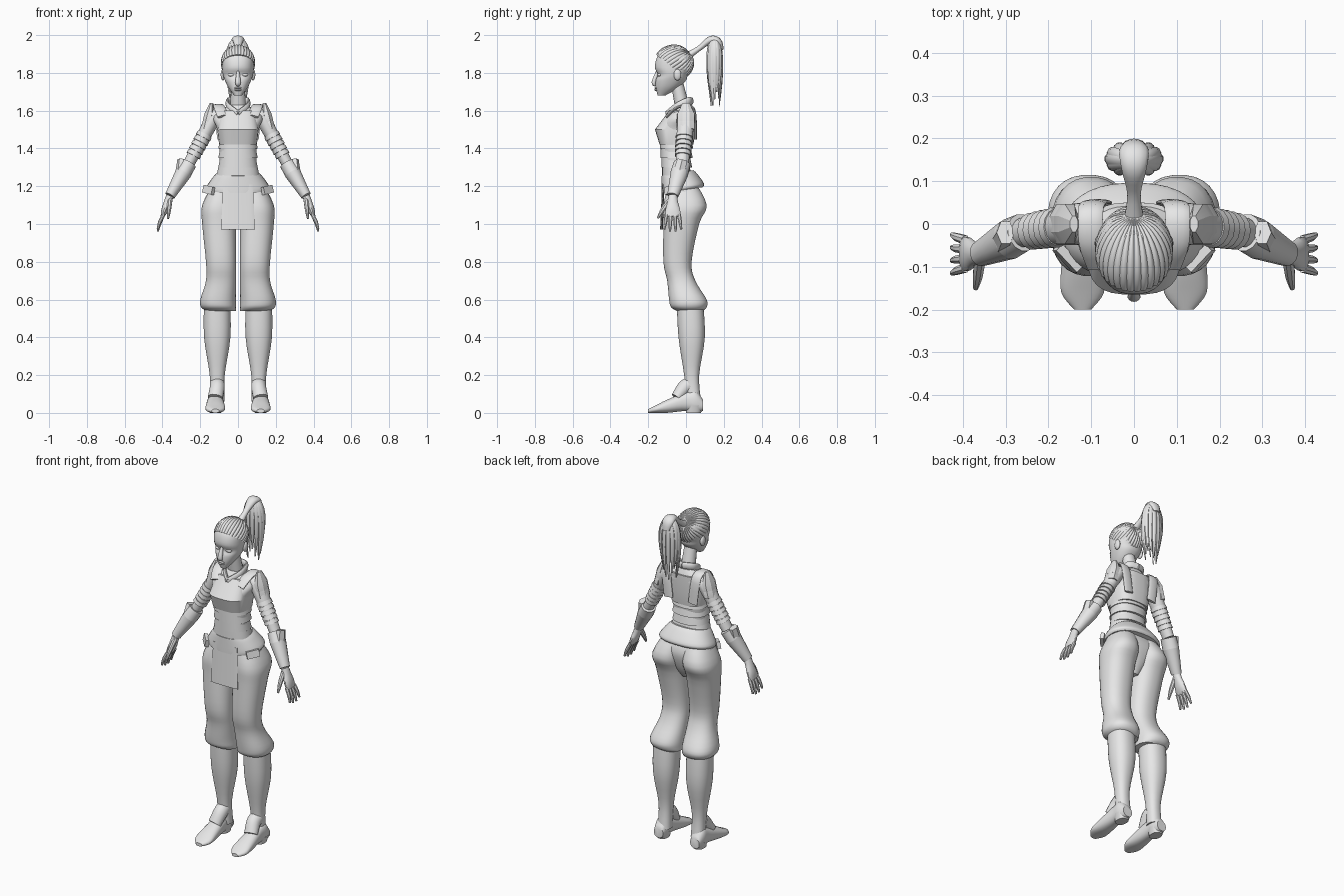
import bpy, bmesh, math
from mathutils import Vector

if "Cube" in bpy.data.objects:
    bpy.data.objects.remove(bpy.data.objects["Cube"])

shade = 0.8
grey = bpy.data.materials.new("plain grey")
grey.use_nodes = True
grey.diffuse_color = (shade, shade, shade, 1)
grey.node_tree.nodes["Principled BSDF"].inputs["Base Color"].default_value = (shade, shade, shade, 1)


def add_mesh(name, verts, faces, crease):
    mesh = bpy.data.meshes.new(name)
    mesh.from_pydata([tuple(v) for v in verts], [], faces)
    bm = bmesh.new()
    bm.from_mesh(mesh)
    bmesh.ops.recalc_face_normals(bm, faces=bm.faces)
    bm.to_mesh(mesh)
    bm.free()
    for poly in mesh.polygons:
        poly.use_smooth = True
    mesh.set_sharp_from_angle(angle=math.radians(crease))
    mesh.materials.append(grey)
    bpy.context.collection.objects.link(bpy.data.objects.new(name, mesh))


def skin(name, rings, pair=False, crease=40):
    """Join closed rings of points into a capped solid, mirrored if it is a pair."""
    n = len(rings[0])
    verts = [Vector(p) for ring in rings for p in ring]
    faces = [(i * n + j, i * n + (j + 1) % n, (i + 1) * n + (j + 1) % n, (i + 1) * n + j)
             for i in range(len(rings) - 1) for j in range(n)]
    faces += [tuple(range(n)), tuple(range(len(verts) - n, len(verts)))]
    if pair:
        add_mesh("left_" + name, verts, faces, crease)
        add_mesh("right_" + name, [(-p.x, p.y, p.z) for p in verts], faces, crease)
    else:
        add_mesh(name, verts, faces, crease)


def spline(rows, steps):
    """Catmull-Rom interpolation between rows of numbers."""
    out = []
    last = len(rows) - 1
    for i in range(last):
        before, start, end, after = (rows[max(0, min(last, i + k))] for k in (-1, 0, 1, 2))
        for s in range(steps):
            t = s / steps
            out.append(tuple(q + t / 2 * (r - p + t * (2 * p - 5 * q + 4 * r - w + t * (3 * (q - r) + w - p)))
                             for p, q, r, w in zip(before, start, end, after)))
    return out + [rows[-1]]


def oval(n, power=2):
    for j in range(n):
        a = math.tau * (j + 0.5) / n
        c, s = math.cos(a), math.sin(a)
        yield math.copysign(abs(c) ** (2 / power), c), math.copysign(abs(s) ** (2 / power), s)


def loft(name, rows, x=0, hug=0, n=28, steps=4, power=2.3, dip=0, along_y=False, **options):
    """Stack sections given as (height, half width, depth low, depth high)."""
    rings = []
    for h, r, low, high in spline(rows, steps):
        ring = []
        for c, s in oval(n, power):
            across, depth = x + (hug + c) * r, (low + high + s * (high - low)) / 2
            ring.append((across, h, depth) if along_y else (across, depth, h + dip * s))
        rings.append(ring)
    skin(name, rings, **options)


def sweep(name, rows, ref, n=14, steps=4, **options):
    """Sweep an oval along rows of (x, y, z, radius along ref, other radius)."""
    rows = spline(rows, steps)
    points = [Vector(r[:3]) for r in rows]
    rings = []
    for i, row in enumerate(rows):
        along = (points[min(i + 1, len(points) - 1)] - points[max(i - 1, 0)]).normalized()
        u = Vector(ref) - along * along.dot(Vector(ref))
        u.normalize()
        v = along.cross(u)
        rings.append([points[i] + u * c * row[3] + v * s * row[4] for c, s in oval(n)])
    skin(name, rings, **options)


def taper(name, start, end, r_start, r_end, ref=(0, 1, 0), flat=0.9, **options):
    """A straight tapered oval rod between two points."""
    sweep(name, [(*start, r_start, r_start * flat), (*end, r_end, r_end * flat)], ref, **options)


def blob(name, centre, size, **options):
    rings = []
    for k in range(11):
        a = math.pi * (k + 0.1) / 10.2
        rings.append([Vector(centre) + Vector((c * math.sin(a), s * math.sin(a), math.cos(a))) * Vector(size).length
                      if isinstance(size, float) else
                      Vector(centre) + Vector((size[0] * c * math.sin(a), size[1] * s * math.sin(a),
                                               size[2] * math.cos(a))) for c, s in oval(16)])
    skin(name, rings, **options)


X, Y, Z = (1, 0, 0), (0, 1, 0), (0, 0, 1)

# Legs: trousers touch the centre line, calves and shoes stand straight below
loft("trouser_leg", [(1.22, .06, -.09, .05), (1.1, .09, -.12, .11), (1, .09, -.12, .07), (.8, .08, -.12, .03),
                     (.7, .08, -.1, .05), (.6, .095, -.09, .11), (.56, .093, -.08, .11), (.54, .08, -.05, .09)],
     x=.01, hug=1, pair=True)
loft("calf", [(z, r, y - r, y + r) for z, r, y in ((.6, .07, .02), (.4, .07, .03), (.2, .04, .03), (.06, .04, .04))],
     x=.11, pair=True)
loft("shoe", [(.09, .03, .01, .07), (.05, .04, 0, .12), (0, .04, .01, .11), (-.1, .05, 0, .07),
              (-.16, .05, 0, .04), (-.2, .02, 0, .02)], x=.12, pair=True, along_y=True)
loft("shoe_heel", [(0, .03, 0, .08), (.04, .04, 0, .09)], x=.12, steps=1, pair=True)
sweep("shoe_tongue", [(.11, .02, .15, .04, .04), (.11, -.01, .13, .04, .04), (.12, -.05, .08, .04, .03)],
      X, pair=True)

# Hips, belt, front panel and hip tabs
loft("hips", [(1.25, .12, -.11, .03), (1.15, .16, -.11, .08), (1.05, .08, -.1, .06), (.98, .03, -.07, .02)])
loft("belt", [(z, r, -.13, r - .07) for z, r in ((1.27, .11), (1.25, .13), (1.2, .165), (1.18, .16))],
     dip=.015, n=36)
taper("front_panel", (0, -.12, 1.21), (0, -.13, .97), .08, .09, ref=X, flat=.08, n=24)
taper("hip_tab", (.15, -.08, 1.2), (.16, -.08, 1.16), .05, .05, ref=(1, 1, 0), flat=.3, n=4, steps=1, pair=True)

# Torso with overlapping waist bands and an angular chest plate
loft("torso", [(1.22, .13, -.11, .05), (1.3, .1, -.12, .02), (1.4, .1, -.13, .03), (1.5, .11, -.14, .04),
               (1.57, .13, -.1, .05), (1.63, .05, -.06, .03)], power=2.5)
for i in range(4):
    z, r, front, back = 1.25 + i * .05, .105 + .01 * (i == 0), -.127 - i * .004, .03 + i * .003
    loft("waist_band_%d" % i, [(z, r, front, back), (z + .05, r - .01, front, back - .01)], steps=1, crease=30)
loft("chest_plate", [(1.42, .1, -.14, .04), (1.5, .11, -.165, .05), (1.6, .1, -.09, .05)],
     steps=1, power=3, crease=25)
sweep("shoulder_strap", [(x, y, z, .03, .008) for x, y, z in
                         ((.08, -.1, 1.57), (.1, -.04, 1.62), (.1, .04, 1.61), (.08, .05, 1.45))], X, pair=True)
sweep("collar", [(x, y, z, .02, .01) for x, y, z in
                 ((0, .03, 1.65), (.05, .01, 1.65), (.05, -.05, 1.62), (0, -.1, 1.58))], Z, pair=True)

# Arms hang from shoulder to wrist; every sleeve part is placed along them
shoulder, elbow, wrist = Vector((.13, 0, 1.56)), Vector((.26, -.02, 1.32)), Vector((.36, -.07, 1.15))
knuckles = Vector((.4, -.07, 1.04))
sweep("upper_arm", [(.1, 0, 1.59, .04, .03), (*shoulder, .05, .04), (*shoulder.lerp(elbow, .5), .04, .035),
                    (*elbow, .035, .03)], Y, pair=True)
for i in range(5):
    t = .35 + i * .1
    taper("arm_band_%d" % i, shoulder.lerp(elbow, t), shoulder.lerp(elbow, t + .08), .045 - i * .001,
          .048 - i * .001, steps=1, crease=30, pair=True)
for name, drop in (("upper", 0), ("lower", .04)):
    x, z = .14 + drop / 4, 1.64 - drop
    sweep(name + "_shoulder_guard", [(x, 0, z, .02, .01), (x + .01, 0, z - .06, .05, .03),
                                     (x + .02, 0, z - .1, .05, .03)], Y, n=8, steps=1, crease=25, pair=True)
taper("bracer", elbow, elbow.lerp(wrist, .3), .045, .048, steps=1, pair=True)
taper("bracer_sleeve", elbow.lerp(wrist, .3), wrist, .048, .03, steps=2, pair=True)
taper("elbow_guard", elbow + Vector((.04, 0, .02)), elbow.lerp(wrist, .5), .03, .04, flat=.7, n=6, steps=1,
      crease=20, pair=True)

# Hands
sweep("palm", [(*wrist, .024, .02), (*wrist.lerp(knuckles, .3), .028, .02),
               (*wrist.lerp(knuckles, .7), .04, .018), (*knuckles, .04, .01)], Y, pair=True)
for i in range(4):
    base = knuckles + Vector((-.006, .022 * (i - 1.5), .01))
    tip = Vector((.425, -.07 + .03 * (i - 1.5), .955 + .012 * abs(i - 1.5)))
    bend = base.lerp(tip, .5) + Vector((.004, 0, 0))
    sweep("finger_%d" % i, [(*base, .011, .011), (*bend, .01, .01), (*tip, .006, .006)], Y, n=8, pair=True)
sweep("thumb", [(.36, -.08, 1.13, .014, .016), (.365, -.12, 1.08, .012, .014), (.37, -.15, 1.03, .006, .006)],
      X, n=8, pair=True)

# Neck, head and face
taper("neck", (0, -.01, 1.57), (0, -.05, 1.76), .045, .035, ref=X)
loft("head", [(1.68, .02, -.15, -.11), (1.72, .05, -.16, -.04), (1.76, .07, -.16, 0), (1.79, .08, -.15, .01),
              (1.83, .084, -.165, .03), (1.89, .08, -.15, .03), (1.94, .03, -.1, -.02)])
sweep("nose", [(0, -.15, 1.81, .007, .008), (0, -.17, 1.75, .015, .012), (0, -.16, 1.735, .01, .008)], X)
blob("eyelid", (.034, -.137, 1.79), (.02, .014, .01), pair=True)
for name, z in (("upper_lip", 1.72), ("lower_lip", 1.71)):
    blob(name, (0, -.158, z), (.02, .01, .006))
blob("ear", (.08, -.045, 1.79), (.012, .02, .03), pair=True)

# Combed hair: grooves fan out from the ponytail root
root, up = Vector((0, .8, .6)), Vector((0, -.6, .8))
hair = []
for k in range(15):
    ring = []
    for j in range(192):
        a = math.tau * j / 192
        angle = math.radians(104 + 12 * math.cos(a)) * (min(k, 13) + .2) / 13.2
        ridge = .9 if k == 14 else .97 + .045 * abs(math.sin(a * 16)) * min(1, k / 4)
        d = root * math.cos(angle) + (up * math.cos(a) + Vector(X) * math.sin(a)) * math.sin(angle)
        ring.append((d.x * .09 * ridge, d.y * .106 * ridge - .064, d.z * .096 * ridge + 1.853))
    hair.append(ring)
skin("combed_hair", hair, crease=60)

# Ponytail: an arched root and a fountain of strands
sweep("ponytail_root", [(0, .01, 1.89, .024, .02), (0, .07, 1.93, .016, .014), (0, .13, 1.975, .03, .02),
                        (0, .17, 1.965, .035, .02), (0, .19, 1.92, .02, .01)], X)
for i in range(14):
    a = math.tau * i / 14
    c, s = math.cos(a), math.sin(a)
    length = .32 + .04 * math.sin(i * 5)
    rows = []
    for k in range(7):
        t = (k / 6) ** 2
        spread, thick = .06 * math.sin(2.4 * math.sqrt(t)), .014 - .011 * t ** 3
        rows.append((c * spread, .152 + s * spread * .6, 1.98 - length * t, thick, thick * .7))
    sweep("ponytail_strand_%d" % i, rows, (-s, c, 0), n=8)
